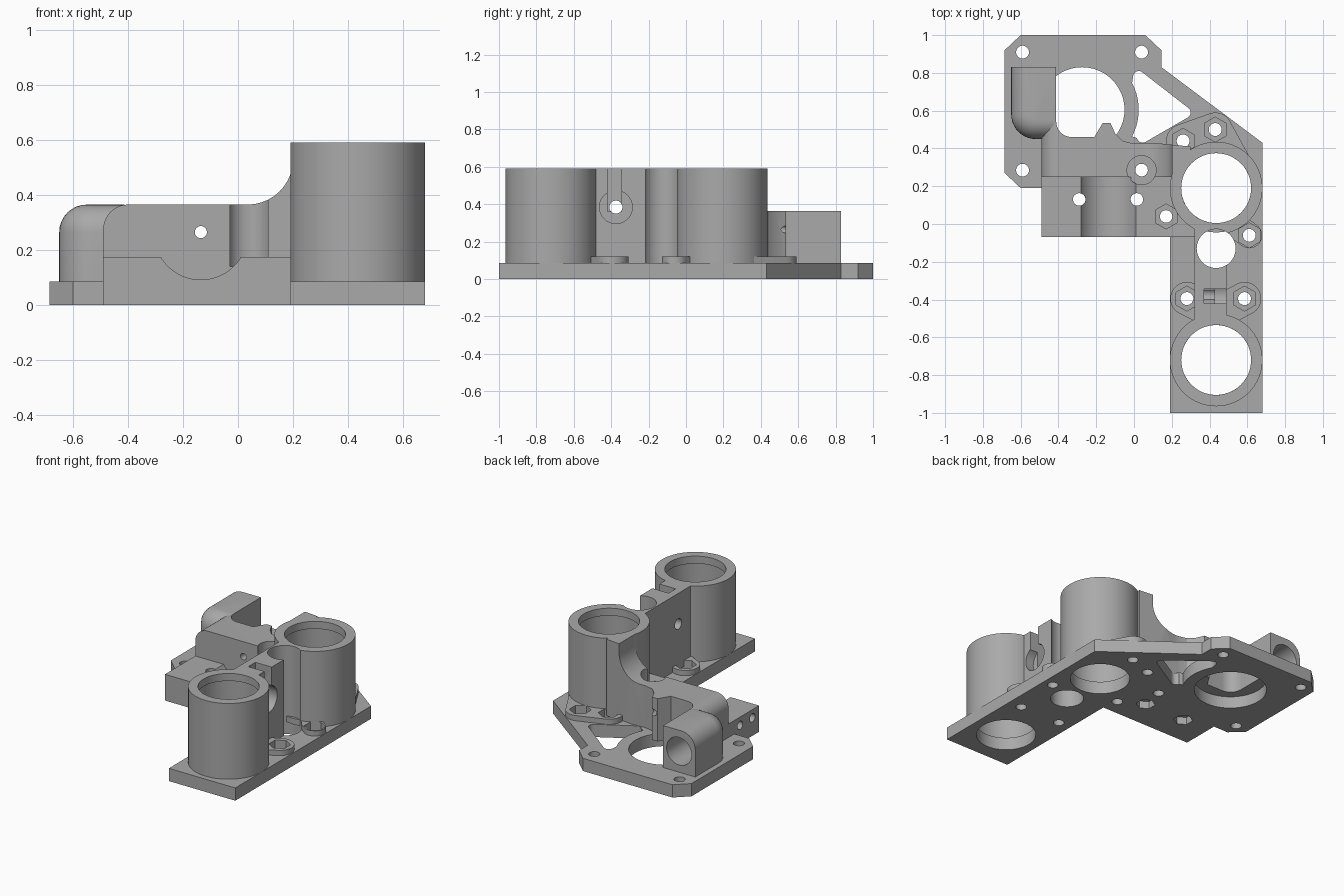
import bpy, bmesh
from math import pi, sin, cos, radians
from mathutils import Matrix, Vector

if "Cube" in bpy.data.objects:
    bpy.data.objects.remove(bpy.data.objects["Cube"])

grey = bpy.data.materials.new("printed grey")
grey.use_nodes = True
grey.diffuse_color = (0.4, 0.4, 0.4, 1)
grey.node_tree.nodes["Principled BSDF"].inputs["Base Color"].default_value = (0.4, 0.4, 0.4, 1)

AXES = {"z": Matrix(), "y": Matrix.Rotation(pi / 2, 4, "X"),
        "x": Matrix.Rotation(pi / 2, 4, "Y")}


def finish(name, bm):
    bmesh.ops.recalc_face_normals(bm, faces=bm.faces)
    mesh = bpy.data.meshes.new(name)
    bm.to_mesh(mesh)
    bm.free()
    mesh.materials.append(grey)
    obj = bpy.data.objects.new(name, mesh)
    bpy.context.collection.objects.link(obj)
    return obj


def prism(name, outline, low, high, along="z"):
    """Extrude an outline; along y the outline is read as x, z."""
    bm = bmesh.new()
    if along == "z":
        pts, step = [(a, b, low) for a, b in outline], (0, 0, high - low)
    else:
        pts, step = [(a, low, b) for a, b in outline], (0, high - low, 0)
    face = bm.faces.new([bm.verts.new(p) for p in pts])
    out = bmesh.ops.extrude_face_region(bm, geom=[face])
    moved = [g for g in out["geom"] if isinstance(g, bmesh.types.BMVert)]
    bmesh.ops.translate(bm, verts=moved, vec=step)
    return finish(name, bm)


def box(name, x, y, z):
    return prism(name, [(x[0], y[0]), (x[1], y[0]), (x[1], y[1]), (x[0], y[1])], *z)


def rod(name, centre, r, length, axis="z", sides=64):
    bm = bmesh.new()
    bmesh.ops.create_cone(bm, cap_ends=True, segments=sides, radius1=r, radius2=r,
                          depth=length, matrix=Matrix.Translation(centre) @ AXES[axis])
    return finish(name, bm)


def hole(x, y, r, low=-0.1, high=0.8, sides=48):
    return rod("cutter", (x, y, (low + high) / 2), r, high - low, "z", sides)


def arc(x, y, r, start, end, n=10):
    return [(x + r * cos(radians(start + (end - start) * i / n)),
             y + r * sin(radians(start + (end - start) * i / n))) for i in range(n + 1)]


def hull(name, discs, low, high):
    bm = bmesh.new()
    for x, y, r in discs:
        for px, py in arc(x, y, r, 0, 360, 40)[:-1]:
            for z in (low, high):
                bm.verts.new((px, py, z))
    out = bmesh.ops.convex_hull(bm, input=bm.verts)
    spare = {g for g in out["geom_interior"] if isinstance(g, bmesh.types.BMVert)}
    bmesh.ops.delete(bm, geom=list(spare), context="VERTS")
    bmesh.ops.dissolve_limit(bm, angle_limit=0.01, verts=bm.verts, edges=bm.edges)
    return finish(name, bm)


def carve(obj, cutters, operation="DIFFERENCE"):
    bpy.context.view_layer.objects.active = obj
    for c in cutters:
        mod = obj.modifiers.new("cut", "BOOLEAN")
        mod.operation, mod.solver, mod.object = operation, "EXACT", c
        bpy.ops.object.modifier_apply(modifier=mod.name)
        bpy.data.objects.remove(c)


TUBES = [(0.435, 0.19), (0.435, -0.72)]
NUTS = [(0.26, 0.44), (0.43, 0.5), (0.61, -0.06), (0.28, -0.395), (0.585, -0.395)]
ARM_NUT = (0.17, 0.04)
CLAMP = [(-0.29, 0.13), (0.015, 0.13)]
MOUNT = [(-0.59, 0.91), (0.04, 0.91), (-0.59, 0.285), (0.04, 0.285)]
MOTOR = (-0.275, 0.605)
ROD = (0.435, -0.13)
parts = []

# Base plate with motor opening, triangular window and screw holes
plate = prism("base_plate", [
    (-0.6, 1), (0.06, 1), (0.145, 0.92), (0.145, 0.83), (0.68, 0.43), (0.68, -1),
    (0.19, -1), (0.19, -0.07), (-0.49, -0.07), (-0.49, 0.19), (-0.6, 0.19),
    (-0.685, 0.27), (-0.685, 0.92)], 0, 0.085)
window = (arc(*MOTOR, 0.3, -28, 28) + arc(0.025, 0.78, 0.03, 170, 50, 5)
          + arc(0.27, 0.59, 0.03, 50, -60, 5) + arc(0.045, 0.46, 0.03, -60, -170, 5))
carve(plate, [hole(x, y, 0.034) for x, y in MOUNT + CLAMP + NUTS + [ARM_NUT]]
      + [hole(x, y, 0.06, -0.1, 0.05, 6) for x, y in CLAMP]
      + [hole(x, y, 0.066, 0.06, 0.3, 6) for x, y in NUTS]
      + [hole(x, y, 0.185) for x, y in TUBES]
      + [hole(*MOTOR, 0.225), hole(*ROD, 0.103),
         prism("cutter", window, -0.1, 0.2)])
parts.append(plate)

# Bearing tubes with a lip at each end
for name, (x, y) in zip(("rear_bearing_tube", "front_bearing_tube"), TUBES):
    tube = rod(name, (x, y, 0.3), 0.245, 0.58, sides=96)
    carve(tube, [hole(x, y, 0.185, sides=64), hole(x, y, 0.2, 0.05, 0.54, 64)])
    if y > 0:
        carve(tube, [hole(*ROD, 0.103)])
    parts.append(tube)

# Bridge between the tubes, open rod channel and nut slot
bridge = box("tube_bridge", (0.32, 0.49), (-0.6, 0.05), (0.08, 0.59))
carve(bridge, [hole(x, y, 0.215) for x, y in TUBES]
      + [hole(*ROD, 0.103),
         rod("cutter", (0.53, -0.375, 0.385), 0.088, 0.2, "x"),
         box("cutter", (0.37, 0.6), (-0.42, -0.345), (0.36, 0.7)),
         rod("cutter", (0.4, -0.375, 0.385), 0.035, 0.4, "x", 32)])
parts.append(bridge)

# Nut bosses with hexagonal pockets
bosses = [
    hull("rear_nut_boss", [(*NUTS[0], 0.09), (*NUTS[1], 0.09), (*TUBES[0], 0.235)], 0.08, 0.12),
    hull("side_nut_boss", [(*NUTS[2], 0.068), (0.5, 0.02, 0.068)], 0.08, 0.12),
    hull("left_nut_boss", [(*NUTS[4], 0.088), (0.5, -0.44, 0.088)], 0.08, 0.12),
    hull("right_nut_boss", [(*NUTS[3], 0.088), (0.37, -0.44, 0.088)], 0.08, 0.12)]
for boss, nuts in zip(bosses, (NUTS[:2], NUTS[2:3], NUTS[4:], NUTS[3:4])):
    carve(boss, [hole(x, y, 0.066, 0.03, 0.3, 6) for x, y in nuts])
carve(bosses[0], [hole(*TUBES[0], 0.215)])
carve(bosses[1], [hole(*TUBES[0], 0.215), hole(*ROD, 0.103)])
parts += bosses

# Low clamp block with a round trough
block = box("clamp_block", (-0.49, 0.4), (-0.07, 0.3), (0.08, 0.175))
carve(block, [rod("cutter", (-0.135, -0.05, 0.262), 0.17, 0.6, "y")]
      + [hole(x, y, 0.033) for x, y in CLAMP + [ARM_NUT, MOUNT[3]]]
      + [rod("cutter", (-0.42, y, 0.12), 0.028, 0.2, "x", 32) for y in (0, 0.13)]
      + [hole(*ARM_NUT, 0.066, 0.1, 0.5, 6), hole(*MOUNT[3], 0.077, 0.14),
         hole(*TUBES[0], 0.215), hole(*ROD, 0.103)])
parts.append(block)

# Tall arm wall sweeping up into the rear tube
profile = ([(0.3, 0.08), (-0.49, 0.08)] + arc(-0.4, 0.275, 0.09, 180, 90)
           + arc(0.035, 0.53, 0.165, -90, 0) + [(0.2, 0.59), (0.3, 0.59)])
wall = prism("arm_wall", profile, 0.25, 0.7, "y")
plan = ([(-0.49, 0.2), (-0.49, 0.47), (-0.43, 0.55), (-0.412, 0.54)]
        + arc(-0.33, 0.542, 0.082, 180, 270, 6)
        + [(-0.21, 0.46), (-0.165, 0.535), (-0.125, 0.535), (-0.1, 0.48), (-0.06, 0.44),
           (0, 0.425), (0.1, 0.43), (0.2, 0.42), (0.3, 0.41), (0.3, 0.2)])
carve(wall, [prism("cutter", plan, 0, 0.8)], "INTERSECT")
carve(wall, [rod("cutter", (-0.135, 0.35, 0.265), 0.022, 0.5, "y", 32),
             hole(*MOUNT[3], 0.077, 0.14), hole(*MOUNT[3], 0.034),
             hole(*TUBES[0], 0.215)])
parts.append(wall)

# Rounded air elbow with a round mouth at the back
elbow = prism("air_elbow", [(-0.412, 0.83), (-0.65, 0.83)]
              + arc(-0.52, 0.58, 0.13, 180, 270) + [(-0.412, 0.45)], 0.08, 0.365)
bm = bmesh.new()
bm.from_mesh(elbow.data)
rim = []
for e in bm.edges:
    mid = (e.verts[0].co + e.verts[1].co) / 2
    if mid.z > 0.36 and mid.y < 0.82 and mid.x < -0.42:
        rim.append(e)
bmesh.ops.bevel(bm, geom=rim, offset=0.1, segments=8, profile=0.5, affect="EDGES")
bm.to_mesh(elbow.data)
bm.free()
carve(elbow, [rod("cutter", (-0.53, 0.7, 0.225), 0.092, 0.36, "y")])
parts.append(elbow)

# Smooth the round surfaces and keep the edges sharp
bpy.ops.object.select_all(action="DESELECT")
for p in parts:
    p.select_set(True)
bpy.context.view_layer.objects.active = parts[0]
bpy.ops.object.shade_smooth_by_angle(angle=radians(30))
